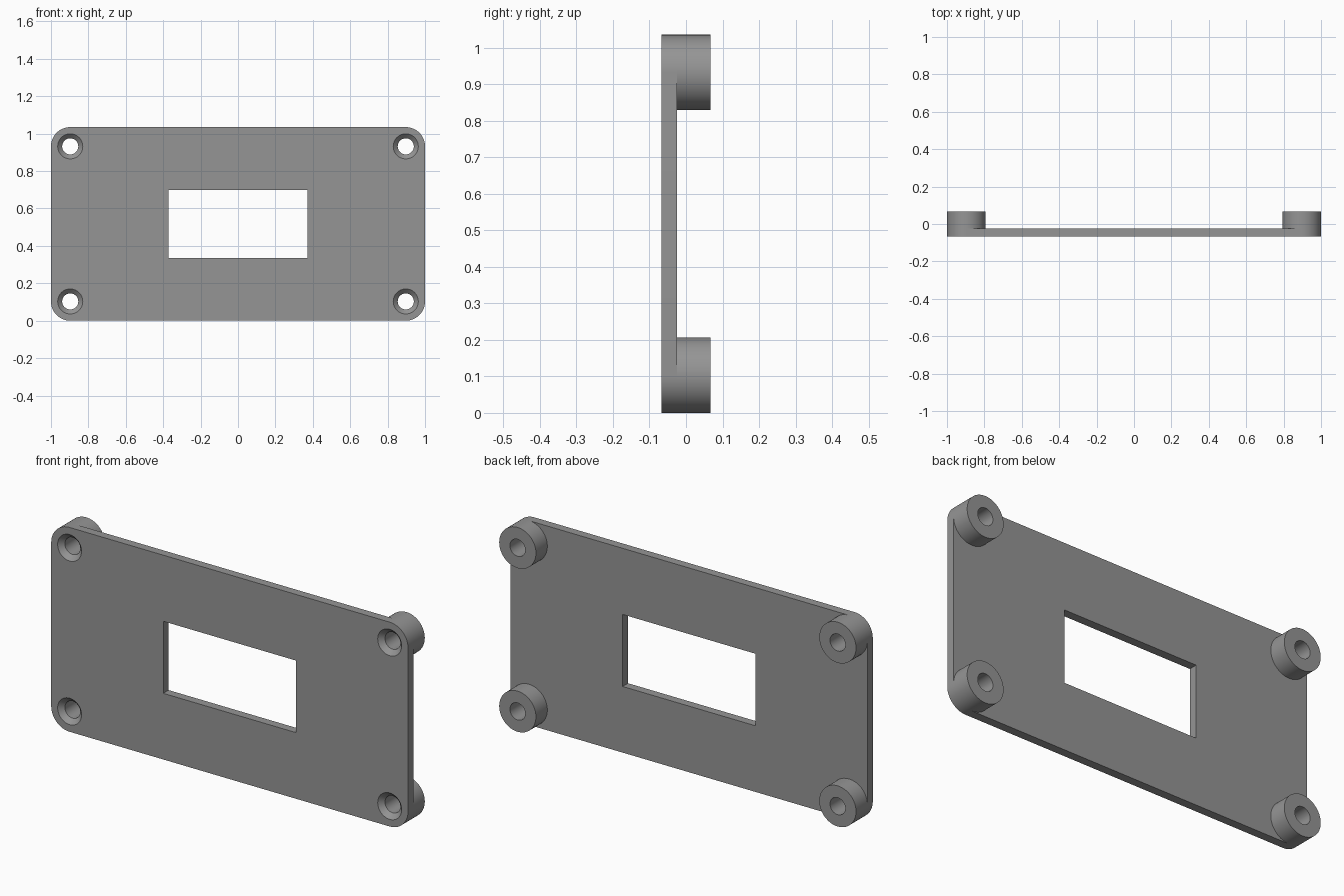
import bpy, bmesh, math

if "Cube" in bpy.data.objects:
    bpy.data.objects.remove(bpy.data.objects["Cube"])

SEG = 64
R_BOSS, R_HOLE, R_SINK = 0.103, 0.043, 0.067
Y_FRONT, Y_PLATE, Y_BACK = -0.067, -0.024, 0.067
HEIGHT = 1.035
CX, Z_LOW, Z_HIGH = 1 - R_BOSS, R_BOSS, HEIGHT - R_BOSS
CORNERS = [(CX, Z_HIGH), (-CX, Z_HIGH), (-CX, Z_LOW), (CX, Z_LOW)]

grey = bpy.data.materials.new("grey plastic")
grey.diffuse_color = (0.30, 0.30, 0.30, 1)
grey.use_nodes = True
grey.node_tree.nodes["Principled BSDF"].inputs["Base Color"].default_value = grey.diffuse_color


def arc(cx, cz, r, start, sweep, n):
    return [(cx + r * math.cos(start + sweep * i / n),
             cz + r * math.sin(start + sweep * i / n)) for i in range(n + 1)]


def finish(obj):
    obj.data.materials.append(grey)
    bpy.ops.object.select_all(action='DESELECT')
    obj.select_set(True)
    bpy.context.view_layer.objects.active = obj
    bpy.ops.object.shade_smooth_by_angle(angle=math.radians(30))


# Plate: rounded outline with a window and four screw openings, extruded
outline = []
for k, (x, z) in enumerate(CORNERS):
    outline += arc(x, z, R_BOSS, k * math.pi / 2, math.pi / 2, SEG // 4)
window = [(-0.372, 0.335), (0.372, 0.335), (0.372, 0.70), (-0.372, 0.70)]
openings = [arc(x, z, R_SINK, 0, 2 * math.pi, SEG)[:-1] for x, z in CORNERS]

curve = bpy.data.curves.new("plate_outline", 'CURVE')
curve.dimensions = '2D'
curve.fill_mode = 'BOTH'
curve.extrude = (Y_PLATE - Y_FRONT) / 2
for loop in [outline, window] + openings:
    spline = curve.splines.new('POLY')
    spline.points.add(len(loop) - 1)
    for point, (x, z) in zip(spline.points, loop):
        point.co = (x, z, 0, 1)
    spline.use_cyclic_u = True
plate = bpy.data.objects.new("plate", curve)
bpy.context.collection.objects.link(plate)
plate.rotation_euler.x = math.pi / 2
plate.location.y = (Y_FRONT + Y_PLATE) / 2
plate.select_set(True)
bpy.context.view_layer.objects.active = plate
bpy.ops.object.convert(target='MESH')
plate = bpy.context.object
bm = bmesh.new()
bm.from_mesh(plate.data)
bmesh.ops.remove_doubles(bm, verts=bm.verts, dist=1e-5)
bmesh.ops.recalc_face_normals(bm, faces=bm.faces)
bm.to_mesh(plate.data)
bm.free()
finish(plate)

# Standoffs: turned profile with outer wall, back rim, bore and countersink
profile = [(R_BOSS, Y_PLATE), (R_BOSS, Y_BACK), (R_HOLE, Y_BACK),
           (R_HOLE, Y_FRONT + R_SINK - R_HOLE), (R_SINK, Y_FRONT)]
for name, (x, z) in zip(["top_right", "top_left", "bottom_left", "bottom_right"], CORNERS):
    bm = bmesh.new()
    rings = []
    for r, y in profile:
        rings.append([bm.verts.new((px, y, pz))
                      for px, pz in arc(0, 0, r, 0, 2 * math.pi, SEG)[:-1]])
    for a, b in zip(rings, rings[1:]):
        for i in range(SEG):
            j = (i + 1) % SEG
            bm.faces.new((a[i], b[i], b[j], a[j]))
    bm.normal_update()
    # Outer wall faces must point away from the axis
    wall = next(iter(bm.faces))
    bm.faces.ensure_lookup_table()
    wall = bm.faces[0]
    c = wall.calc_center_median()
    if wall.normal.x * c.x + wall.normal.z * c.z < 0:
        bmesh.ops.reverse_faces(bm, faces=bm.faces)
    mesh = bpy.data.meshes.new("standoff_" + name)
    bm.to_mesh(mesh)
    bm.free()
    boss = bpy.data.objects.new("standoff_" + name, mesh)
    bpy.context.collection.objects.link(boss)
    boss.location = (x, 0, z)
    finish(boss)
